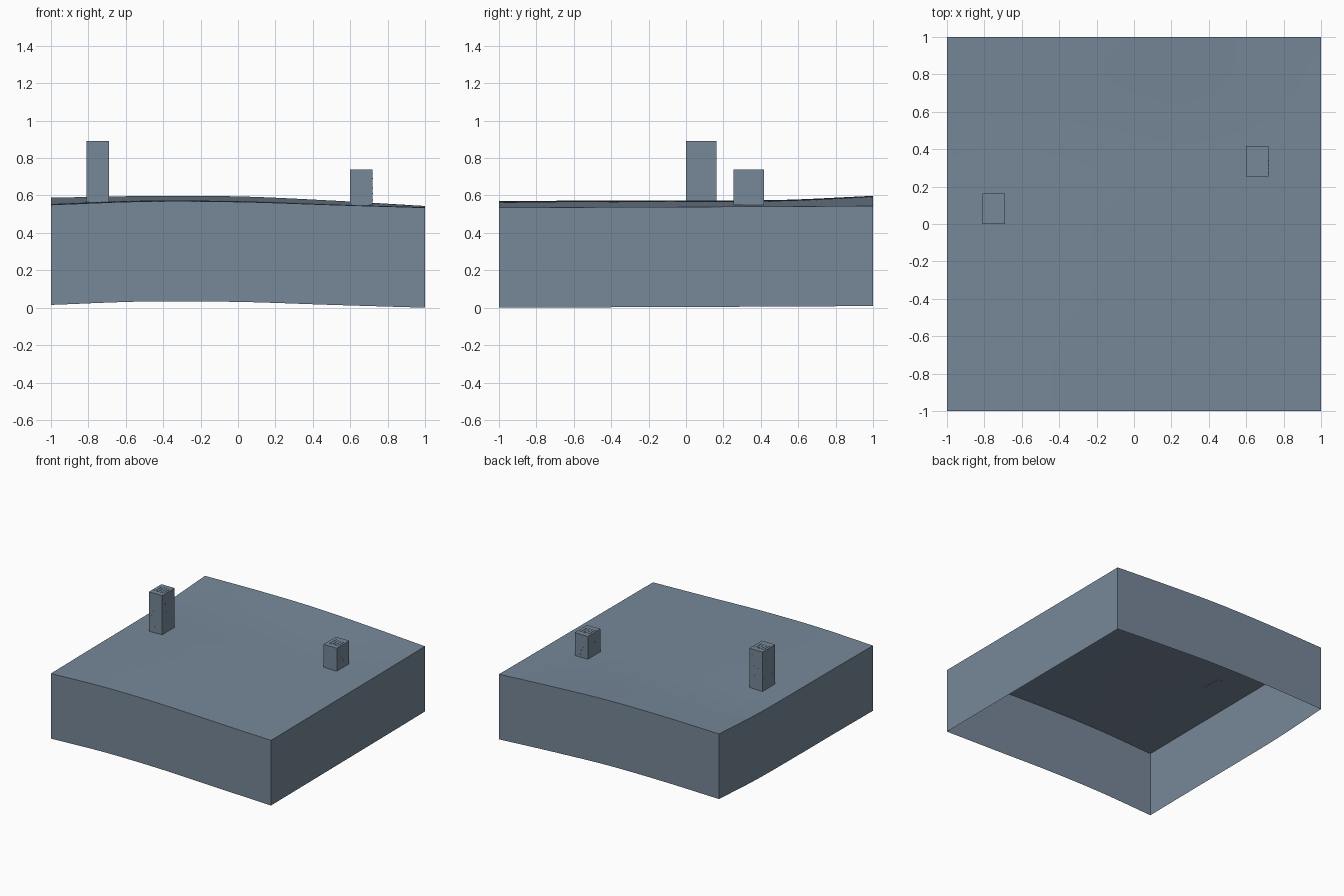
import bpy
import bmesh
import random
from mathutils import Vector

cube = bpy.data.objects.get("Cube")
if cube:
    bpy.data.objects.remove(cube, do_unlink=True)

slate = bpy.data.materials.new("slate grey")
slate.use_nodes = True
slate.diffuse_color = (0.184, 0.246, 0.319, 1)
slate.node_tree.nodes["Principled BSDF"].inputs["Base Color"].default_value = slate.diffuse_color

SKIRT = 0.535
# Ground heights on an even control grid, front row first
HEIGHTS = [
    (0.550, 0.568, 0.566, 0.550, 0.535),
    (0.554, 0.572, 0.569, 0.552, 0.537),
    (0.556, 0.573, 0.570, 0.553, 0.539),
    (0.562, 0.575, 0.573, 0.556, 0.541),
    (0.588, 0.597, 0.595, 0.573, 0.544),
]


def spline(values, t):
    """Smooth curve through evenly spaced values, t from -1 to 1."""
    pos = (t + 1) / 2 * (len(values) - 1)
    i = max(0, min(int(pos), len(values) - 2))
    u = pos - i
    p1, p2 = values[i], values[i + 1]
    p0 = values[i - 1] if i > 0 else 2 * p1 - p2
    p3 = values[i + 2] if i + 2 < len(values) else 2 * p2 - p1
    return p1 + u / 2 * (p2 - p0 + u * (2 * p0 - 5 * p1 + 4 * p2 - p3
                                        + u * (3 * (p1 - p2) + p3 - p0)))


def ground(x, y):
    return spline([spline(row, x) for row in HEIGHTS], y)


def finish(bm, name):
    mesh = bpy.data.meshes.new(name)
    bm.to_mesh(mesh)
    bm.free()
    mesh.materials.append(slate)
    obj = bpy.data.objects.new(name, mesh)
    bpy.context.collection.objects.link(obj)
    return obj


def add_box(bm, center, size):
    verts = bmesh.ops.create_cube(bm, size=1)["verts"]
    for v in verts:
        v.co = Vector(center) + v.co * Vector(size)


# Ground sheet with a skirt, open underneath
bm = bmesh.new()
bmesh.ops.create_grid(bm, x_segments=32, y_segments=32, size=1)
for v in bm.verts:
    v.co.z = ground(v.co.x, v.co.y)
rim = [e for e in bm.edges if e.is_boundary]
skirt = bmesh.ops.extrude_edge_only(bm, edges=rim)["geom"]
for v in skirt:
    if isinstance(v, bmesh.types.BMVert):
        v.co.z -= SKIRT
# Point every face outward
for f in bm.faces:
    f.normal_update()
    out = f.calc_center_median() - Vector((0, 0, 0.3))
    if f.normal.dot(out) < 0:
        f.normal_flip()
terrain = finish(bm, "terrain")
bpy.ops.object.select_all(action="DESELECT")
terrain.select_set(True)
bpy.context.view_layer.objects.active = terrain
bpy.ops.object.shade_smooth_by_angle(angle=0.5)

# Towers with roof slats and small wall studs
random.seed(4)
WIDTH, DEPTH, SLAT = 0.12, 0.162, 0.004


def tower(name, x, y, top):
    base = ground(x, y)
    height = top - base
    bm = bmesh.new()
    add_box(bm, (x, y, base + height / 2), (WIDTH, DEPTH, height))
    finish(bm, name)

    bm = bmesh.new()
    for i in range(4):
        add_box(bm, (x + (i - 1.5) * 0.024, y, top), (0.014, 0.08, SLAT))
    finish(bm, name + "_roof_slats")

    bm = bmesh.new()
    for side in (-1, 1):
        for _ in range(int(height * 30)):
            z = base + random.uniform(0.1, 0.9) * height
            along = random.uniform(-0.4, 0.4)
            add_box(bm, (x + along * WIDTH, y + side * DEPTH / 2, z), (0.005, 0.002, 0.005))
            add_box(bm, (x + side * WIDTH / 2, y + along * DEPTH, z), (0.002, 0.005, 0.005))
    finish(bm, name + "_wall_studs")


tower("tall_tower", -0.75, 0.082, 0.89)
tower("short_tower", 0.66, 0.335, 0.738)
